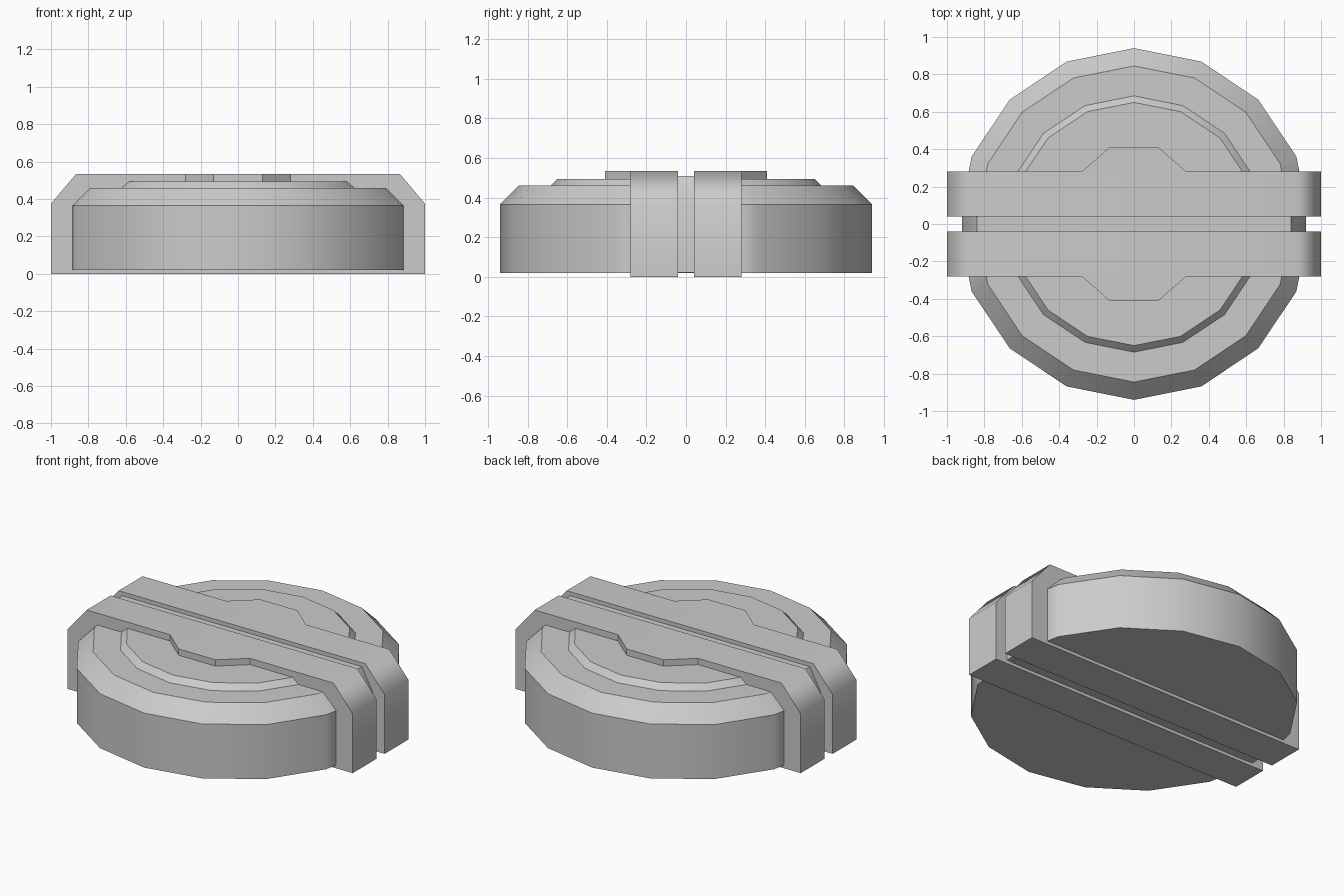
import bpy, bmesh, math

cube = bpy.data.objects.get("Cube")
if cube:
    bpy.data.objects.remove(cube)

grey = bpy.data.materials.new("plain grey")
grey.use_nodes = True
colour = (0.6, 0.6, 0.6, 1)
grey.diffuse_color = colour
grey.node_tree.nodes["Principled BSDF"].inputs["Base Color"].default_value = colour


def finish(name, bm, angle):
    bmesh.ops.recalc_face_normals(bm, faces=bm.faces)
    mesh = bpy.data.meshes.new(name)
    bm.to_mesh(mesh)
    bm.free()
    mesh.materials.append(grey)
    obj = bpy.data.objects.new(name, mesh)
    bpy.context.collection.objects.link(obj)
    bpy.ops.object.select_all(action="DESELECT")
    obj.select_set(True)
    bpy.context.view_layer.objects.active = obj
    bpy.ops.object.shade_smooth_by_angle(angle=math.radians(angle))
    weighted = obj.modifiers.new("even shading", "WEIGHTED_NORMAL")
    weighted.keep_sharp = True
    return obj


def disc(name, profile, sides=16, clip=None):
    """Stack of polygon rings given as (radius, height)."""
    bm = bmesh.new()
    rings = []
    for r, z in profile:
        angles = [math.tau * i / sides for i in range(sides)]
        rings.append([bm.verts.new((r * math.sin(a), r * math.cos(a), z)) for a in angles])
    for low, high in zip(rings, rings[1:]):
        for i in range(sides):
            j = (i + 1) % sides
            bm.faces.new((low[i], low[j], high[j], high[i]))
    bm.faces.new(rings[0])
    bm.faces.new(rings[-1])
    # Flatten the ends that sit inside the straps
    if clip:
        for s in (-1, 1):
            geom = bm.verts[:] + bm.edges[:] + bm.faces[:]
            cut = bmesh.ops.bisect_plane(bm, geom=geom, plane_co=(s * clip, 0, 0),
                                         plane_no=(s, 0, 0), clear_outer=True)
            edges = [e for e in cut["geom_cut"] if isinstance(e, bmesh.types.BMEdge)]
            bmesh.ops.holes_fill(bm, edges=edges, sides=0)
    return finish(name, bm, 30)


def prism(name, points, direction, angle):
    """Extrude a flat outline along a direction."""
    bm = bmesh.new()
    face = bm.faces.new([bm.verts.new(p) for p in points])
    moved = bmesh.ops.extrude_face_region(bm, geom=[face], use_keep_orig=True)
    verts = [v for v in moved["geom"] if isinstance(v, bmesh.types.BMVert)]
    bmesh.ops.translate(bm, verts=verts, vec=direction)
    return finish(name, bm, angle)


def strap(name, half, shoulder, bottom, bend, top, y0, y1):
    side = [(half, bottom), (half, bend), (shoulder, top)]
    outline = side + [(-x, z) for x, z in reversed(side)]
    return prism(name, [(x, y0, z) for x, z in outline], (0, y1 - y0, 0), 55)


# Round body and raised lid
disc("round_body", [(0.94, 0.02), (0.94, 0.365), (0.845, 0.46)], clip=0.884)
disc("raised_lid", [(0.685, 0.45), (0.685, 0.46), (0.65, 0.495)])

# Recessed strip between the straps
strap("recessed_strip", 0.92, 0.84, 0.022, 0.36, 0.51, -0.05, 0.05)

# Paired straps, each with half of the centre boss
for s, label in ((-1, "front"), (1, "back")):
    strap(label + "_strap", 1.0, 0.865, 0.0, 0.375, 0.535, s * 0.04, s * 0.28)
    outline = [(-0.28, 0.28), (-0.13, 0.41), (0.13, 0.41), (0.28, 0.28)]
    prism(label + "_boss", [(x, s * y, 0.48) for x, y in outline], (0, 0, 0.055), 30)
